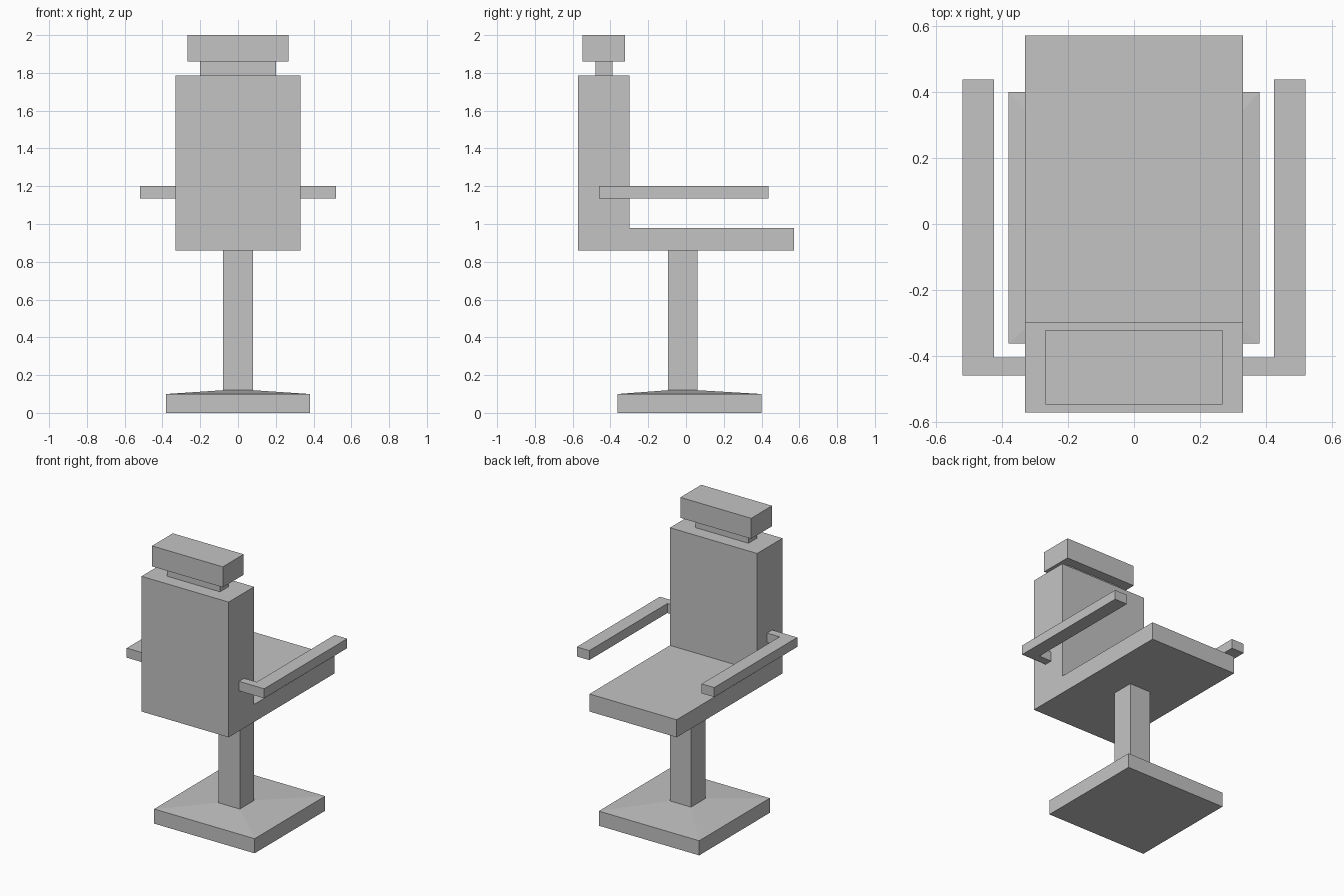
import bpy
import bmesh
from mathutils import Vector

cube = bpy.data.objects.get("Cube")
if cube:
    bpy.data.objects.remove(cube, do_unlink=True)

# Single grey material
GREY = (0.55, 0.55, 0.55, 1)
grey = bpy.data.materials.new("plain grey")
grey.use_nodes = True
grey.diffuse_color = GREY
for node in grey.node_tree.nodes:
    if node.type == 'BSDF_PRINCIPLED':
        node.inputs["Base Color"].default_value = GREY


def finish(name, bm):
    bmesh.ops.recalc_face_normals(bm, faces=bm.faces)
    mesh = bpy.data.meshes.new(name)
    bm.to_mesh(mesh)
    bm.free()
    mesh.materials.append(grey)
    obj = bpy.data.objects.new(name, mesh)
    bpy.context.scene.collection.objects.link(obj)
    return obj


def prism(name, profile, sweep):
    """Extrude a closed flat outline along a vector."""
    bm = bmesh.new()
    face = bm.faces.new([bm.verts.new(p) for p in profile])
    grown = bmesh.ops.extrude_face_region(bm, geom=[face], use_keep_orig=True)
    verts = [v for v in grown["geom"] if isinstance(v, bmesh.types.BMVert)]
    bmesh.ops.translate(bm, verts=verts, vec=Vector(sweep))
    return finish(name, bm)


def rect(x, y0, y1, z):
    return [(-x, y0, z), (x, y0, z), (x, y1, z), (-x, y1, z)]


def block(name, x, y0, y1, z0, z1):
    return prism(name, rect(x, y0, y1, z0), (0, 0, z1 - z0))


# Pedestal base: square slab whose top slopes gently up to the post
bm = bmesh.new()
rings = [[bm.verts.new(p) for p in rect(*r)] for r in (
    (0.38, -0.363, 0.4, 0), (0.38, -0.363, 0.4, 0.1), (0.08, -0.095, 0.06, 0.12))]
for low, high in zip(rings, rings[1:]):
    for i in range(4):
        j = (i + 1) % 4
        bm.faces.new((low[i], low[j], high[j], high[i]))
bm.faces.new(rings[0])
bm.faces.new(rings[-1])
finish("pedestal_base", bm)

block("post", 0.08, -0.095, 0.06, 0.12, 0.86)

# Seat and backrest share one L-shaped side outline
outline = [(-0.572, 0.86), (0.572, 0.86), (0.572, 0.98),
           (-0.298, 0.98), (-0.298, 1.785), (-0.572, 1.785)]
prism("seat_and_backrest", [(-0.33, y, z) for y, z in outline], (0.66, 0, 0))

block("headrest_neck", 0.2, -0.48, -0.39, 1.785, 1.86)
block("headrest", 0.268, -0.547, -0.322, 1.86, 2.0)

# L-shaped armrests, one on each side
arm = [(0.33, -0.46), (0.52, -0.46), (0.52, 0.438),
       (0.425, 0.438), (0.425, -0.405), (0.33, -0.405)]
for side, sign in (("left", 1), ("right", -1)):
    prism(side + "_armrest", [(sign * x, y, 1.135) for x, y in arm], (0, 0, 0.065))
